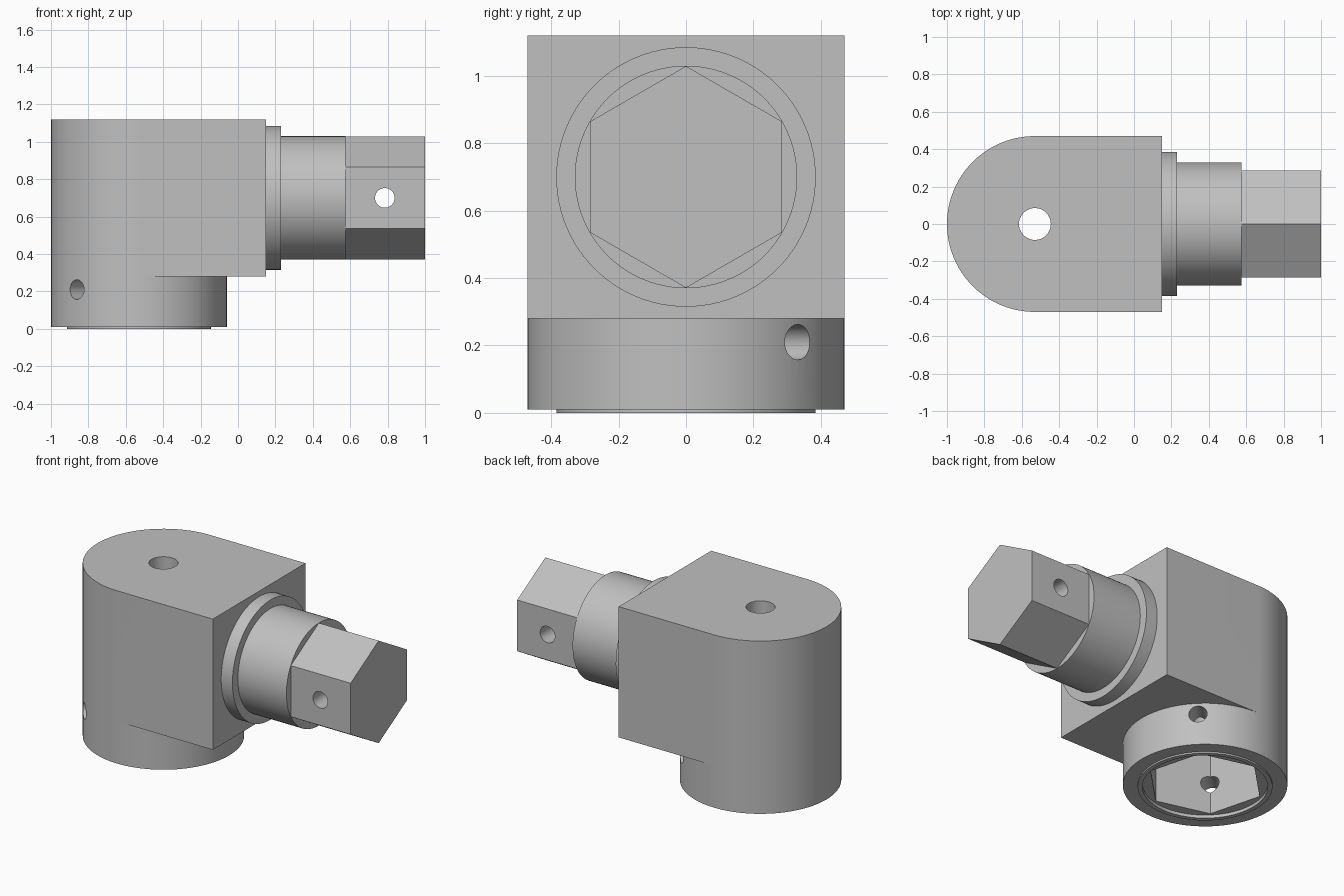
import bpy, bmesh, math
from mathutils import Matrix, Vector

if "Cube" in bpy.data.objects:
    bpy.data.objects.remove(bpy.data.objects["Cube"])

steel = bpy.data.materials.new("satin_grey_metal")
steel.diffuse_color = (0.527, 0.527, 0.527, 1)
steel.use_nodes = True
steel.node_tree.nodes["Principled BSDF"].inputs["Base Color"].default_value = steel.diffuse_color

CX, R = -0.53, 0.47        # socket axis x and body radius
AXIS_Z = 0.70              # shaft axis height


def finish(name, bm):
    bmesh.ops.recalc_face_normals(bm, faces=bm.faces[:])
    me = bpy.data.meshes.new(name)
    bm.to_mesh(me)
    bm.free()
    me.materials.append(steel)
    ob = bpy.data.objects.new(name, me)
    bpy.context.collection.objects.link(ob)
    return ob


def prism(name, center, direction, radius, length, sides, turn=0.0):
    """Closed prism centred on a point along a direction."""
    bm = bmesh.new()
    rot = Vector(direction).to_track_quat('Z', 'Y').to_matrix().to_4x4()
    mat = Matrix.Translation(center) @ rot @ Matrix.Rotation(turn, 4, 'Z')
    bmesh.ops.create_cone(bm, cap_ends=True, segments=sides, radius1=radius,
                          radius2=radius, depth=length, matrix=mat)
    return finish(name, bm)


def lathe(name, profile, mat, sides=96, closed=False):
    """Revolve (radius, height) points about z, then place with a matrix."""
    bm = bmesh.new()
    rings = []
    for r, h in profile:
        rings.append([bm.verts.new((r * math.cos(2 * math.pi * i / sides),
                                    r * math.sin(2 * math.pi * i / sides), h))
                      for i in range(sides)])
    pairs = list(zip(rings, rings[1:]))
    if closed:
        pairs.append((rings[-1], rings[0]))
    else:
        bm.faces.new(rings[0])
        bm.faces.new(rings[-1])
    for a, b in pairs:
        for i in range(sides):
            j = (i + 1) % sides
            bm.faces.new((a[i], a[j], b[j], b[i]))
    bm.transform(mat)
    return finish(name, bm)


def cut(ob, cutters):
    for c in cutters:
        m = ob.modifiers.new("cut", 'BOOLEAN')
        m.operation, m.solver, m.object = 'DIFFERENCE', 'EXACT', c
        bpy.context.view_layer.objects.active = ob
        bpy.ops.object.modifier_apply(modifier=m.name)
        bpy.data.objects.remove(c)


def smooth(ob):
    bpy.ops.object.select_all(action='DESELECT')
    ob.select_set(True)
    bpy.context.view_layer.objects.active = ob
    bpy.ops.object.shade_smooth_by_angle(angle=math.radians(25))


# Body: round-backed block standing on a round base, as one closed shell
bm = bmesh.new()
N = 48
Z0, Z1, Z2, XF = 0.01, 0.28, 1.12, 0.15


def arc(start, z):
    return [bm.verts.new((CX + R * math.cos(start + math.pi * i / N),
                          R * math.sin(start + math.pi * i / N), z))
            for i in range(N + 1)]


back = [arc(math.pi / 2, z) for z in (Z0, Z1, Z2)]       # +y round to -y
front = []
for k, z in enumerate((Z0, Z1)):                         # -y round to +y
    pts = [bm.verts.new((CX + R * math.cos(-math.pi / 2 + math.pi * i / N),
                         R * math.sin(-math.pi / 2 + math.pi * i / N), z))
           for i in range(1, N)]
    front.append([back[k][-1]] + pts + [back[k][0]])
lo = [bm.verts.new((XF, s * R, Z1)) for s in (-1, 1)]
hi = [bm.verts.new((XF, s * R, Z2)) for s in (-1, 1)]
for a, b in ((back[0], back[1]), (back[1], back[2]), (front[0], front[1]),
             ([back[1][-1]] + lo + [back[1][0]], [back[2][-1]] + hi + [back[2][0]])):
    for i in range(len(a) - 1):
        bm.faces.new((a[i], a[i + 1], b[i + 1], b[i]))
bm.faces.new(back[2] + hi)                               # top
bm.faces.new(back[0] + front[0][1:-1])                   # bottom
bm.faces.new(front[1] + lo[::-1])                        # overhang underside
body = finish("socket_body", bm)

# Hex socket, shallow round recess, vertical bore and diagonal pin hole
cut(body, [
    prism("recess_cutter", (CX, 0, -0.04), (0, 0, 1), 0.358, 0.12, 96),
    prism("hex_cutter", (CX, 0, 0.175), (0, 0, 1), 0.343, 0.55, 6, math.radians(15)),
    prism("bore_cutter", (CX, 0, 0.8), (0, 0, 1), 0.085, 1.0, 48),
    prism("pin_cutter", (CX, 0, 0.21), (1, 1, 0), 0.0525, 1.4, 40),
])
smooth(body)

# Thin raised lip around the socket mouth
lip = lathe("socket_lip", [(0.358, 0), (0.385, 0), (0.385, 0.012), (0.358, 0.012)],
            Matrix.Translation((CX, 0, 0)), closed=True)
smooth(lip)

# Shaft collar and round neck, along +x
to_x = Matrix.Translation((0, 0, AXIS_Z)) @ Matrix.Rotation(math.pi / 2, 4, 'Y')
neck = lathe("shaft_neck", [(0.385, 0.149), (0.385, 0.23), (0.33, 0.23), (0.33, 0.575)], to_x)
smooth(neck)

# Hex drive end with corners up and down, cross-drilled through the flats
bm = bmesh.new()
bmesh.ops.create_cone(bm, cap_ends=True, segments=6, radius1=0.329, radius2=0.329, depth=0.43)
xs = [v.co.copy() for v in bm.verts]
for v in bm.verts:                                       # exact angles, corner on z
    a = round(math.atan2(v.co.y, v.co.x) / (math.pi / 3) - 0.01) * math.pi / 3
    h = v.co.z
    v.co = Vector((0.785 + h, 0.329 * math.sin(a), AXIS_Z + 0.329 * math.cos(a)))
hexend = finish("hex_drive", bm)
cut(hexend, [prism("cross_cutter", (0.785, 0, AXIS_Z), (0, 1, 0), 0.0525, 1.0, 40)])
smooth(hexend)
